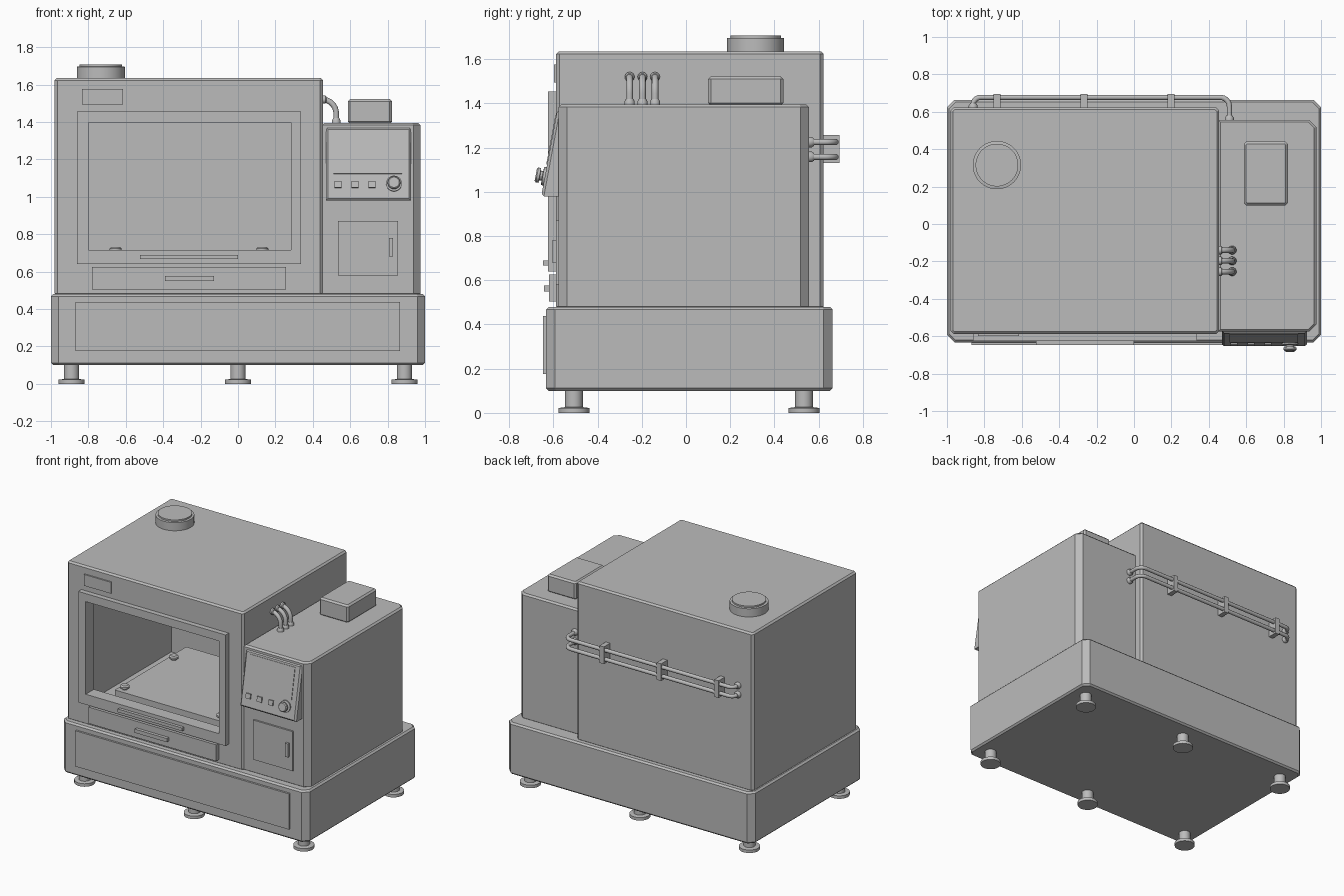
import bpy, bmesh, math
from mathutils import Matrix, Vector

cube = bpy.data.objects.get("Cube")
if cube:
    bpy.data.objects.remove(cube, do_unlink=True)

grey = bpy.data.materials.new("plain_grey")
grey.use_nodes = True
COLOUR = (0.5, 0.5, 0.5, 1)
grey.diffuse_color = COLOUR
grey.node_tree.nodes["Principled BSDF"].inputs["Base Color"].default_value = COLOUR


def finish(name, bm, smooth=False):
    bmesh.ops.recalc_face_normals(bm, faces=bm.faces)
    mesh = bpy.data.meshes.new(name)
    bm.to_mesh(mesh)
    bm.free()
    mesh.materials.append(grey)
    ob = bpy.data.objects.new(name, mesh)
    bpy.context.collection.objects.link(ob)
    if smooth:
        bpy.ops.object.select_all(action='DESELECT')
        bpy.context.view_layer.objects.active = ob
        ob.select_set(True)
        bpy.ops.object.shade_smooth_by_angle(angle=math.radians(35))
    return ob


def bevel(bm, edges, width):
    bmesh.ops.bevel(bm, geom=edges, offset=width, segments=1, affect='EDGES', profile=0.5)


def box(name, x, y, z, upright=0, rim=0, right_side_only=False):
    """Box from ranges; chamfer upright corners, then the top and bottom rims."""
    bm = bmesh.new()
    bmesh.ops.create_cube(bm, size=1)
    for v in bm.verts:
        v.co = [r[0] if c < 0 else r[1] for c, r in zip(v.co, (x, y, z))]
    if upright:
        bevel(bm, [e for e in bm.edges
                   if abs(e.verts[0].co.z - e.verts[1].co.z) > 1e-5
                   and (not right_side_only or e.verts[0].co.x > sum(x) / 2)], upright)
    if rim:
        bevel(bm, [e for e in bm.edges
                   if abs(e.verts[0].co.z - e.verts[1].co.z) < 1e-5], rim)
    return finish(name, bm)


def lathe(name, profile, matrix, steps=32):
    """Turn a (radius, height) profile about the local z axis."""
    bm = bmesh.new()
    pts = [(0, profile[0][1])] + profile + [(0, profile[-1][1])]
    verts = [bm.verts.new((r, 0, h)) for r, h in pts]
    edges = [bm.edges.new(p) for p in zip(verts, verts[1:])]
    bmesh.ops.spin(bm, geom=verts + edges, cent=(0, 0, 0), axis=(0, 0, 1),
                   angle=math.tau, steps=steps)
    bmesh.ops.remove_doubles(bm, verts=bm.verts, dist=1e-5)
    bm.transform(matrix)
    return finish(name, bm, True)


def arc(centre, u, v, radius, n=8):
    """Quarter circle from centre+u to centre+v."""
    c, u, v = Vector(centre), Vector(u) * radius, Vector(v) * radius
    return [c + u * math.cos(i / n * math.pi / 2) + v * math.sin(i / n * math.pi / 2)
            for i in range(n + 1)]


def tube(name, points, radius):
    """Sweep a round section along a path."""
    bm = bmesh.new()
    points = [Vector(p) for p in points]
    rings = []
    for i, p in enumerate(points):
        tangent = points[min(i + 1, len(points) - 1)] - points[max(i - 1, 0)]
        turn = tangent.to_track_quat('Z', 'Y').to_matrix()
        rings.append([bm.verts.new(p + turn @ Vector((radius * math.cos(a), radius * math.sin(a), 0)))
                      for a in (k * math.tau / 12 for k in range(12))])
    for a, b in zip(rings, rings[1:]):
        # Match each ring to the next by nearest start vertex
        s = min(range(12), key=lambda k: (b[k].co - a[0].co).length)
        b[:] = b[s:] + b[:s]
        for k in range(12):
            bm.faces.new((a[k], a[(k + 1) % 12], b[(k + 1) % 12], b[k]))
    bm.faces.new(rings[0])
    bm.faces.new(rings[-1])
    return finish(name, bm, True)


def cut(ob, cutter):
    mod = ob.modifiers.new("opening", 'BOOLEAN')
    mod.operation, mod.solver, mod.object = 'DIFFERENCE', 'EXACT', cutter
    bpy.context.view_layer.objects.active = ob
    bpy.ops.object.modifier_apply(modifier=mod.name)


# Plinth with front panel and feet
box("base", (-1, 1), (-.633, .663), (.1, .48), .04, .012)
box("base_panel", (-.87, .867), (-.647, -.63), (.176, .438))
for x in (-.89, 0, .89):
    for y in (-.507, .534):
        lathe("foot", [(.07, 0), (.07, .022), (.04, .026), (.04, .11)],
              Matrix.Translation((x, y, 0)))

# Hollow chamber with framed opening
chamber = box("chamber", (-.98, .455), (-.588, .623), (.47, 1.635), .016, .012)
frame = box("door_frame", (-.86, .337), (-.625, -.587), (.64, 1.455))
cavity = box("cavity_cutter", (-.92, .39), (-.53, .54), (.55, 1.57))
opening = box("opening_cutter", (-.80, .283), (-.75, -.45), (.716, 1.396))
cut(chamber, cavity)
cut(chamber, opening)
cut(frame, opening)
for helper in (cavity, opening):
    bpy.data.objects.remove(helper, do_unlink=True)

# Bed inside the chamber
box("bed", (-.70, .18), (-.43, .40), (.63, .70))
box("bed_support", (-.45, -.07), (-.2, .2), (.54, .64))
for x in (-.654, .13):
    for y in (-.38, .19):
        lathe("bed_knob", [(.02, .69), (.02, .71), (.032, .712), (.032, .724), (.022, .732)],
              Matrix.Translation((x, y, 0)), 20)

# Front details of the chamber
box("door_handle", (-.524, 0), (-.647, -.62), (.667, .69))
box("drawer", (-.78, .257), (-.62, -.58), (.505, .625))
box("drawer_handle", (-.39, -.128), (-.643, -.615), (.55, .577))
box("name_plate", (-.834, -.615), (-.598, -.585), (1.494, 1.577))

# Exhaust cap on the roof
lathe("exhaust", [(.129, 1.63), (.129, 1.695), (.114, 1.697), (.114, 1.708)],
      Matrix.Translation((-.733, .315, 0)), 48)

# Side cabinet
box("side_cabinet", (.45, .975), (-.576, .557), (.47, 1.395), .038, .012, True)
box("cabinet_top_box", (.588, .823), (.10, .44), (1.39, 1.522), .012, .012)
box("cabinet_door", (.535, .856), (-.589, -.57), (.58, .87))
box("cabinet_door_handle", (.807, .83), (-.607, -.58), (.68, .78))

# Sloped control panel
bm = bmesh.new()
side = [(-.56, 1.372), (-.582, 1.372), (-.655, .98), (-.56, .98)]
face = bm.faces.new([bm.verts.new((.47, y, z)) for y, z in side])
grown = bmesh.ops.extrude_face_region(bm, geom=[face])["geom"]
bmesh.ops.translate(bm, verts=[v for v in grown if isinstance(v, bmesh.types.BMVert)],
                    vec=(.455, 0, 0))
bevel(bm, [e for e in bm.edges if all(v.co.y < -.57 for v in e.verts)], .012)
finish("control_panel", bm)

slope = math.atan2(.073, .392)


def on_panel(x, z):
    y = -.655 + (z - .98) * math.tan(slope)
    return Matrix.Translation((x, y, z)) @ Matrix.Rotation(math.pi / 2 - slope, 4, 'X')


def panel_plate(name, x, z, w, h, depth):
    box(name, (-w / 2, w / 2), (-h / 2, h / 2), (-.004, depth)).data.transform(on_panel(x, z))


panel_plate("screen", .693, 1.235, .367, .228, .004)
for x in (.535, .626, .717):
    panel_plate("button", x, 1.066, .038, .036, .01)
lathe("dial", [(.042, -.004), (.042, .01), (.022, .012), (.022, .022), (.034, .024),
               (.034, .036), (.028, .042)], on_panel(.834, 1.07))

# Hoses from the chamber wall into the cabinet top
for y in (-.255, -.197, -.14):
    bend = arc((.45, y, 1.445), (0, 0, 1), (1, 0, 0), .075)
    tube("hose", bend + [(.525, y, 1.39)], .015)
    lathe("hose_collar", [(.023, 1.39), (.023, 1.408), (.017, 1.42)],
          Matrix.Translation((.525, y, 0)), 16)
    lathe("hose_wall_collar", [(.022, 0), (.022, .014), (.016, .02)],
          Matrix.Translation((.453, y, 1.52)) @ Matrix.Rotation(math.pi / 2, 4, 'Y'), 16)

# Back pipes with brackets
for z in (1.225, 1.158):
    path = ([(-.86, .61, z)] + arc((-.82, .637, z), (-1, 0, 0), (0, 1, 0), .04)
            + arc((.46, .627, z), (0, 1, 0), (1, 0, 0), .05) + [(.51, .55, z)])
    tube("back_pipe", path, .014)
    for x, y in ((-.86, .62), (.51, .554)):
        lathe("pipe_collar", [(.024, 0), (.024, .014), (.016, .026)],
              Matrix.Translation((x, y, z)) @ Matrix.Rotation(-math.pi / 2, 4, 'X'), 16)
for x in (-.733, -.267, .198):
    box("pipe_bracket", (x - .018, x + .018), (.615, .695), (1.13, 1.256))
